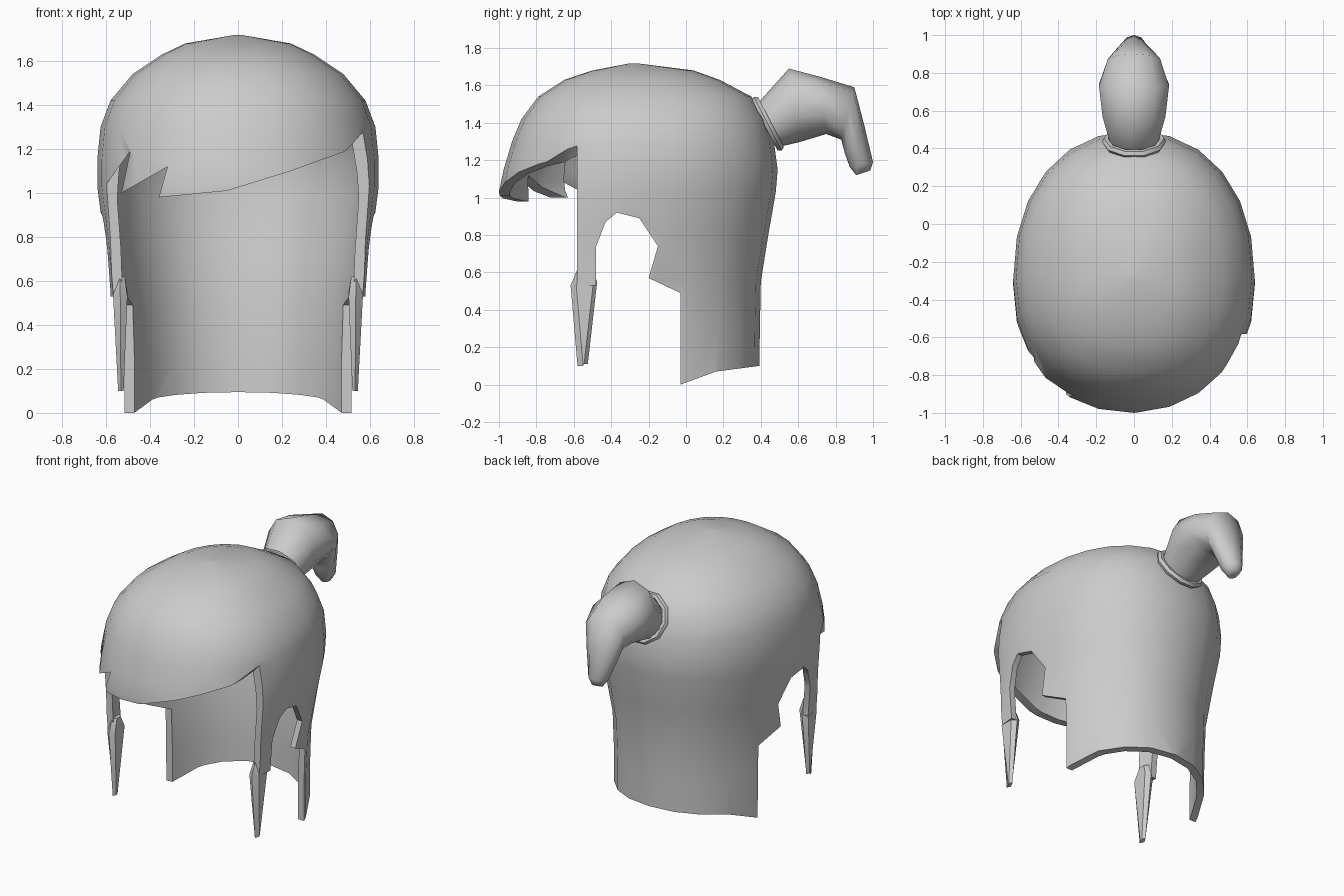
import bpy, bmesh
from math import cos, sin, pi, atan2
from mathutils import Vector

if "Cube" in bpy.data.objects:
    bpy.data.objects.remove(bpy.data.objects["Cube"])


def make(name, verts, faces):
    me = bpy.data.meshes.new(name)
    bm = bmesh.new()
    vs = [bm.verts.new(v) for v in verts]
    for f in faces:
        bm.faces.new([vs[i] for i in f])
    bmesh.ops.recalc_face_normals(bm, faces=bm.faces)
    bm.to_mesh(me)
    bm.free()
    ob = bpy.data.objects.new(name, me)
    bpy.context.collection.objects.link(ob)
    return ob


def loft(name, rings):
    n = len(rings[0])
    verts = [v for r in rings for v in r]
    faces = [(k * n + i, k * n + (i + 1) % n, (k + 1) * n + (i + 1) % n, (k + 1) * n + i)
             for k in range(len(rings) - 1) for i in range(n)]
    faces += [tuple(range(n)), tuple(range(len(verts) - n, len(verts)))]
    return make(name, verts, faces)


def prism(name, profile, place, a, b):
    return loft(name, [[place(p, a) for p in profile], [place(p, b) for p in profile]])


def smooth(ob, angle=40):
    bpy.ops.object.select_all(action='DESELECT')
    ob.select_set(True)
    bpy.context.view_layer.objects.active = ob
    bpy.ops.object.shade_smooth_by_angle(angle=angle * pi / 180)


# Head-shaped volume: z, half width, front y, back y, middle y
LEVELS = [(-0.10, .58, -1.0, .39, -.45), (.30, .58, -1.0, .395, -.45),
          (.55, .585, -1.0, .40, -.43), (.80, .61, -1.0, .44, -.37),
          (1.03, .64, -1.0, .48, -.32), (1.15, .64, -.975, .49, -.30),
          (1.30, .625, -.93, .47, -.28), (1.42, .58, -.88, .43, -.28),
          (1.54, .48, -.79, .35, -.28), (1.63, .345, -.65, .18, -.28),
          (1.68, .24, -.50, .04, -.28), (1.718, .02, -.30, -.26, -.28)]


def head(name, inset, drop):
    def sp(v):
        return (abs(v) ** (2 / 2.2)) * (1 if v > 0 else -1)
    rings = []
    for z, w, yf, yb, yc in LEVELS:
        k = min(inset, w * 0.5)
        ring = []
        for i in range(24):
            a = 2 * pi * i / 24
            ry = (yb - yc if sin(a) > 0 else yc - yf)
            ry -= min(k, ry * 0.5)
            ring.append(((w - k) * sp(cos(a)), yc + ry * sp(sin(a)), z - drop))
        rings.append(ring)
    return loft(name, rings)


hair = head("hair_shell", 0, 0)
inner = head("inner_cutter", .045, .055)

# Fringe outline seen from the front
fringe = prism("fringe_cutter",
               [(.75, 1.30), (.58, 1.29), (.49, 1.19), (.24, 1.10), (-.05, 1.01), (-.36, .98),
                (-.32, 1.12), (-.53, 1.0), (-.49, 1.19), (-.62, 1.01), (-.75, 1.0),
                (-.75, -.3), (.75, -.3)],
               lambda p, y: (p[0], y, p[1]), -1.3, -.583)
# Ear openings and lower edge seen from the side
sides = prism("side_cutter",
              [(-1.25, .53), (-.48, .53), (-.48, .74), (-.43, .87), (-.37, .92), (-.25, .89),
               (-.15, .74), (-.20, .57), (-.03, .49), (-.03, 0), (.16, .07), (.39, .10),
               (.7, .11), (.7, -.3), (-1.25, -.3)],
              lambda p, x: (x, p[0], p[1]), -1, 1)

cutters = [inner, fringe, sides]
for c in cutters:
    c.hide_render = True
    m = hair.modifiers.new(c.name, 'BOOLEAN')
    m.operation, m.solver, m.object = 'DIFFERENCE', 'EXACT', c
dg = bpy.context.evaluated_depsgraph_get()
cut = bpy.data.meshes.new_from_object(hair.evaluated_get(dg))
hair.modifiers.clear()
hair.data = cut
for c in cutters:
    bpy.data.objects.remove(c)
smooth(hair)

# Pointed lock ends in front of the ears
for s, side in ((1, "right"), (-1, "left")):
    rings = []
    for x0, x1, y0, y1, z, slope in ((.515, .56, -.58, -.50, .62, 0),
                                     (.503, .568, -.617, -.475, .53, .02),
                                     (.52, .545, -.58, -.525, .10, .01)):
        rings.append([(s * x0, y0 + .02, z), (s * (x0 + x1) / 2, y0, z), (s * x1, y0 + .03, z),
                      (s * x1, y1 - .02, z + slope), (s * (x0 + x1) / 2, y1, z + slope),
                      (s * x0, y1 - .02, z + slope)])
    smooth(loft("lock_tip_" + side, rings), 35)

# Ponytail: upper point, lower point (y, z) and half width of each ring
TAIL = [((.38, 1.50), (.49, 1.27), .13), ((.55, 1.69), (.60, 1.295), .175),
        ((.72, 1.645), (.75, 1.34), .195), ((.90, 1.59), (.83, 1.31), .145),
        ((.955, 1.38), (.85, 1.235), .105), ((1.0, 1.19), (.875, 1.165), .065),
        ((.985, 1.145), (.91, 1.12), .035)]
rings = []
for u, l, w in TAIL:
    u, l = Vector(u), Vector(l)
    c, h = (u + l) / 2, (u - l) / 2
    rings.append([(w * sin(2 * pi * i / 10), *(c + h * cos(2 * pi * i / 10))) for i in range(10)])
smooth(loft("ponytail", rings), 60)

# Hair band
bpy.ops.mesh.primitive_torus_add(major_segments=10, minor_segments=6, major_radius=.148,
                                 minor_radius=.022, location=(0, .437, 1.395),
                                 rotation=(-atan2(.89, .46), 0, 0))
band = bpy.context.object
band.name = "hair_band"
smooth(band, 40)
